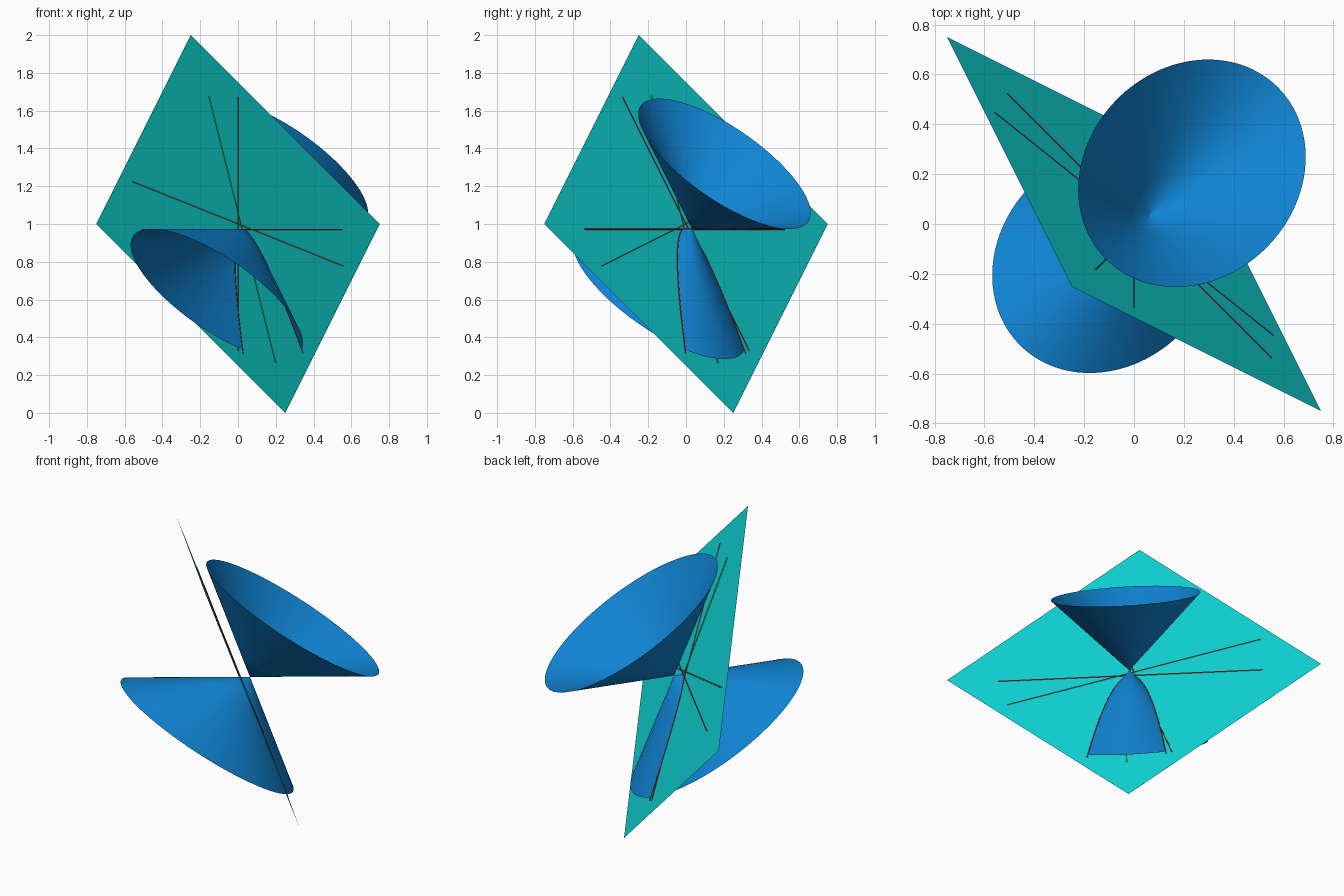
import bpy, bmesh, math
from mathutils import Vector, Matrix

if "Cube" in bpy.data.objects:
    bpy.data.objects.remove(bpy.data.objects["Cube"])

def material(name, rgb):
    m = bpy.data.materials.new(name)
    m.diffuse_color = (*rgb, 1)
    m.use_nodes = True
    m.node_tree.nodes["Principled BSDF"].inputs["Base Color"].default_value = m.diffuse_color
    return m

BLUE = material("cone blue", (0.005, 0.23, 0.65))
TEAL = material("plane teal", (0.005, 0.67, 0.67))
RED = material("red", (0.6, 0.01, 0.01))
GREEN = material("green", (0.01, 0.3, 0.02))
BROWN = material("brown", (0.3, 0.06, 0.03))

def add_object(name, bm, mat, smooth=False):
    me = bpy.data.meshes.new(name)
    bm.to_mesh(me)
    bm.free()
    me.materials.append(mat)
    for p in me.polygons:
        p.use_smooth = smooth
    ob = bpy.data.objects.new(name, me)
    bpy.context.collection.objects.link(ob)
    return ob

# cutting plane: a square sheet
bm = bmesh.new()
corners = [(-.25, -.25, 2), (.75, -.75, 1), (.25, .25, 0), (-.75, .75, 1)]
bm.faces.new([bm.verts.new(c) for c in corners])
add_object("cutting_plane", bm, TEAL)

# tilted elliptical double cone, open at both rims
W = Vector((1, 1, 2)).normalized()     # cone axis
U = Vector((1, 1, -1)).normalized()    # wide rim direction
V = Vector((1, -1, 0)).normalized()    # narrow rim direction
APEX = Vector((.06, .031, .974))
H, N = .4225, 128
for name, sign in (("upper_cone", 1), ("lower_cone", -1)):
    bm = bmesh.new()
    rings = []
    for f in (.002, .25, .5, .75, 1):
        h = H * f
        rings.append([bm.verts.new(APEX + sign * (W * h
                      + U * (math.sqrt(2) * h * math.cos(2 * math.pi * i / N))
                      + V * (h * math.sin(2 * math.pi * i / N)))) for i in range(N)])
    for a, b in zip(rings, rings[1:]):
        for i in range(N):
            j = (i + 1) % N
            bm.faces.new((a[i], a[j], b[j], b[i]))
    bm.faces.new(rings[0])
    bmesh.ops.recalc_face_normals(bm, faces=bm.faces)
    add_object(name, bm, BLUE, True)

# thin rods lying in the plane: two axis pairs
def rod(name, centre, direction, mat, r=.003, length=1.5):
    d = Vector(direction).normalized()
    bm = bmesh.new()
    bmesh.ops.create_cone(bm, cap_ends=True, segments=10, radius1=r, radius2=r, depth=length,
                          matrix=Matrix.Translation(centre) @ d.to_track_quat('Z', 'Y').to_matrix().to_4x4())
    add_object(name, bm, mat)

VERTEX = Vector((.022, -.007, .972))
DOWN = Vector((1, 1, -4)).normalized()
rod("plane_axis_up", (0, 0, 1), (0, -1, 2), BROWN)
rod("plane_axis_across", (0, 0, 1), (5, -4, -2), BROWN)
rod("curve_tangent", VERTEX, V, RED)
rod("curve_axis", VERTEX, DOWN, GREEN)

# parabola where the plane cuts the cone
cu = bpy.data.curves.new("section_curve", 'CURVE')
cu.dimensions = '3D'
cu.bevel_depth = .003
cu.bevel_resolution = 2
sp = cu.splines.new('POLY')
sp.points.add(60)
for i, p in enumerate(sp.points):
    v = .225 * (i - 30) / 30
    p.co = (*(VERTEX + DOWN * (v * v / .0725) + V * v), 1)
cu.materials.append(RED)
bpy.context.collection.objects.link(bpy.data.objects.new("section_curve", cu))
